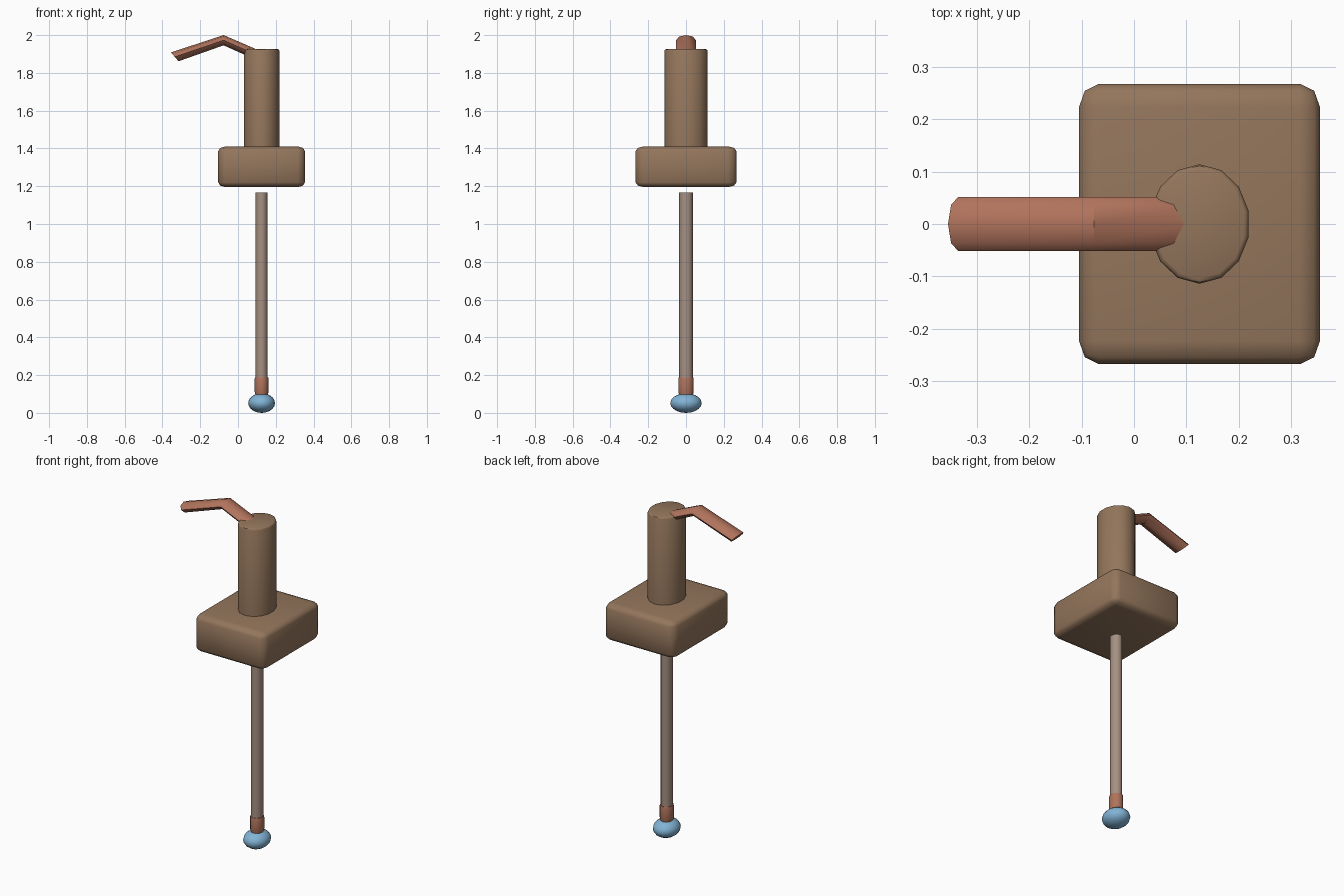
import bpy, bmesh, math
from mathutils import Vector, Matrix

if "Cube" in bpy.data.objects:
    bpy.data.objects.remove(bpy.data.objects["Cube"])

CX = 0.125  # pump axis


def material(name, r, g, b):
    lin = lambda c: ((c / 255 + 0.055) / 1.055) ** 2.4
    m = bpy.data.materials.new(name)
    m.diffuse_color = (lin(r), lin(g), lin(b), 1)
    m.use_nodes = True
    m.node_tree.nodes["Principled BSDF"].inputs["Base Color"].default_value = m.diffuse_color
    return m


brown = material("brown", 148, 118, 92)
copper = material("copper", 176, 115, 92)
taupe = material("taupe", 166, 144, 130)
blue = material("blue", 130, 180, 214)


def finish(bm, name, mat, angle=40):
    bmesh.ops.recalc_face_normals(bm, faces=bm.faces)
    me = bpy.data.meshes.new(name)
    bm.to_mesh(me)
    bm.free()
    me.materials.append(mat)
    ob = bpy.data.objects.new(name, me)
    bpy.context.collection.objects.link(ob)
    bpy.ops.object.select_all(action='DESELECT')
    ob.select_set(True)
    bpy.context.view_layer.objects.active = ob
    bpy.ops.object.shade_smooth_by_angle(angle=math.radians(angle))
    return ob


def loft(name, mat, rings, sides):
    """Skin elliptical rings given as (centre, half-width vector, half-height vector)."""
    bm = bmesh.new()
    loops = []
    for c, u, v in rings:
        c, u, v = Vector(c), Vector(u), Vector(v)
        loops.append([bm.verts.new(c + u * math.sin(t) + v * math.cos(t))
                      for t in (2 * math.pi * i / sides for i in range(sides))])
    for a, b in zip(loops, loops[1:]):
        for i in range(sides):
            j = (i + 1) % sides
            bm.faces.new((a[i], a[j], b[j], b[i]))
    bm.faces.new(loops[0])
    bm.faces.new(loops[-1])
    return finish(bm, name, mat)


def upright(name, mat, profile, sides):
    """Vertical elliptical part from (x radius, y radius, z) points."""
    return loft(name, mat, [((CX, 0, z), (rx, 0, 0), (0, ry, 0))
                            for rx, ry, z in profile], sides)


# Rounded block
bm = bmesh.new()
bmesh.ops.create_cube(bm, size=1)
bmesh.ops.scale(bm, vec=(1, 1, 0.7), verts=bm.verts)
bmesh.ops.bevel(bm, geom=bm.edges[:], offset=0.083, segments=2,
                profile=0.5, affect='EDGES')
bmesh.ops.scale(bm, vec=(0.46, 0.535, 0.307), verts=bm.verts)
bmesh.ops.translate(bm, vec=(CX, 0, 1.303), verts=bm.verts)
finish(bm, "pump_block", brown, 60)

# Pump head with a softened rim
upright("pump_head", brown, [(0.096, 0.114, 1.39), (0.096, 0.114, 1.917),
                             (0.093, 0.111, 1.923), (0.087, 0.104, 1.926)], 14)

# Bent flattened spout
loft("spout", copper, [((-0.335, 0, 1.885), (0, 0.052, 0), (-0.02, 0, 0.0235)),
                       ((-0.076, 0, 1.973), (0, 0.052, 0), (0, 0, 0.027)),
                       ((0.11, 0, 1.891), (0, 0.052, 0), (0.008, 0, 0.025))], 8)

# Dip tube and its collar
upright("dip_tube", taupe, [(0.032, 0.036, 0.16), (0.032, 0.036, 1.168)], 12)
upright("tube_collar", copper, [(0.03, 0.034, 0.085), (0.037, 0.041, 0.112),
                                (0.037, 0.041, 0.18), (0.035, 0.039, 0.187)], 12)

# Flattened bulb at the foot
bm = bmesh.new()
bmesh.ops.create_uvsphere(bm, u_segments=16, v_segments=10, radius=1)
bmesh.ops.transform(bm, verts=bm.verts, matrix=Matrix.Translation((CX, 0, 0.052))
                    @ Matrix.Diagonal((0.071, 0.083, 0.052, 1)))
finish(bm, "foot_bulb", blue, 60)
